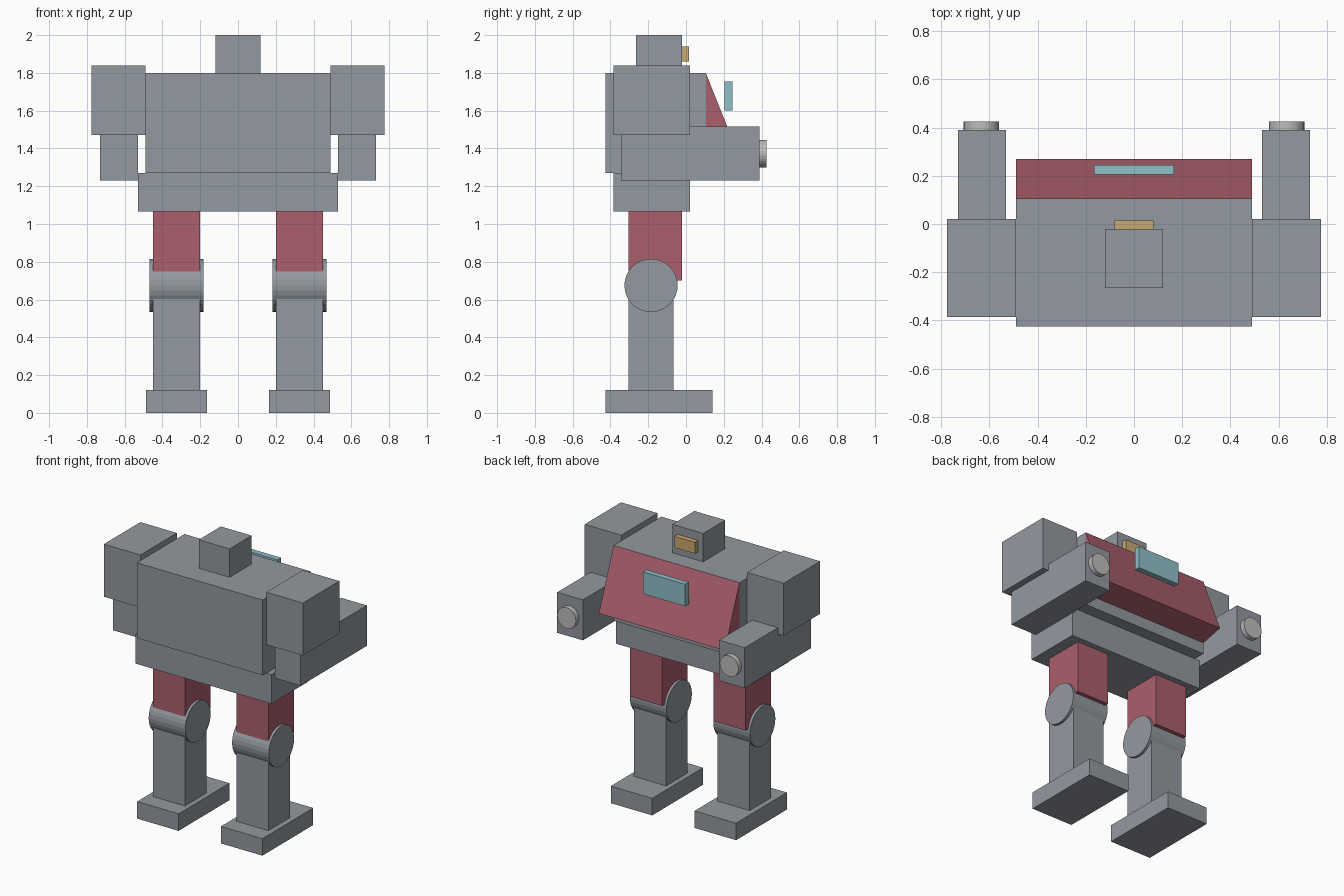
import bpy
import bmesh
from mathutils import Matrix

cube = bpy.data.objects.get("Cube")
if cube:
    bpy.data.objects.remove(cube, do_unlink=True)


def material(name, rgb):
    mat = bpy.data.materials.new(name)
    mat.use_nodes = True
    mat.diffuse_color = (*rgb, 1)
    mat.node_tree.nodes["Principled BSDF"].inputs["Base Color"].default_value = (*rgb, 1)
    return mat


GREY = material("armour grey", (0.29, 0.32, 0.35))
RED = material("dusty red", (0.41, 0.115, 0.15))
CYAN = material("window cyan", (0.28, 0.52, 0.58))
GOLD = material("visor gold", (0.58, 0.40, 0.16))
SILVER = material("muzzle silver", (0.52, 0.51, 0.50))


def finish(name, bm, mat):
    bmesh.ops.recalc_face_normals(bm, faces=bm.faces)
    mesh = bpy.data.meshes.new(name)
    bm.to_mesh(mesh)
    bm.free()
    mesh.materials.append(mat)
    obj = bpy.data.objects.new(name, mesh)
    bpy.context.collection.objects.link(obj)
    return obj


def box(name, x, y, z, mat):
    """Box from its (low, high) range on each axis."""
    bm = bmesh.new()
    bmesh.ops.create_cube(bm, size=1)
    ranges = (x, y, z)
    for v in bm.verts:
        v.co = [lo if c < 0 else hi for c, (lo, hi) in zip(v.co, ranges)]
    return finish(name, bm, mat)


def cylinder(name, axis, centre, radius, length, mat):
    bm = bmesh.new()
    bmesh.ops.create_cone(bm, cap_ends=True, segments=32, radius1=radius,
                          radius2=radius, depth=length)
    turn = Matrix.Rotation(1.5707963, 4, "Y" if axis == "X" else "X")
    bmesh.ops.transform(bm, matrix=Matrix.Translation(centre) @ turn, verts=bm.verts)
    return finish(name, bm, mat)


def prism(name, profile, half_width, mat):
    """Extrude a (y, z) profile across x."""
    bm = bmesh.new()
    face = bm.faces.new([bm.verts.new((-half_width, y, z)) for y, z in profile])
    ext = bmesh.ops.extrude_face_region(bm, geom=[face])["geom"]
    moved = [g for g in ext if isinstance(g, bmesh.types.BMVert)]
    bmesh.ops.translate(bm, vec=(2 * half_width, 0, 0), verts=moved)
    return finish(name, bm, mat)


# Head and body
box("head", (-0.12, 0.12), (-0.265, -0.02), (1.8, 2.0), GREY)
box("visor", (-0.08, 0.08), (-0.02, 0.015), (1.86, 1.94), GOLD)
box("torso", (-0.49, 0.49), (-0.425, 0.105), (1.27, 1.8), GREY)
box("pelvis", (-0.53, 0.53), (-0.385, 0.02), (1.065, 1.27), GREY)
prism("chest_wedge", [(0.105, 1.8), (0.27, 1.385), (0.105, 1.35)], 0.49, RED)
box("chest_window", (-0.165, 0.165), (0.205, 0.245), (1.6, 1.755), CYAN)

# Arms and legs on both sides
for side, s in (("left", 1), ("right", -1)):
    def span(a, b):
        return tuple(sorted((s * a, s * b)))

    box(side + "_shoulder", span(0.49, 0.775), (-0.385, 0.02), (1.47, 1.84), GREY)
    box(side + "_forearm", span(0.53, 0.73), (-0.345, 0.39), (1.23, 1.515), GREY)
    cylinder(side + "_muzzle", "Y", (s * 0.633, 0.4, 1.373), 0.073, 0.05, SILVER)
    box(side + "_thigh", span(0.2, 0.45), (-0.305, -0.02), (0.7, 1.065), RED)
    cylinder(side + "_knee", "X", (s * 0.325, -0.185, 0.675), 0.141, 0.285, GREY)
    box(side + "_shin", span(0.2, 0.45), (-0.305, -0.065), (0.12, 0.62), GREY)
    box(side + "_foot", span(0.165, 0.488), (-0.425, 0.14), (0, 0.12), GREY)
